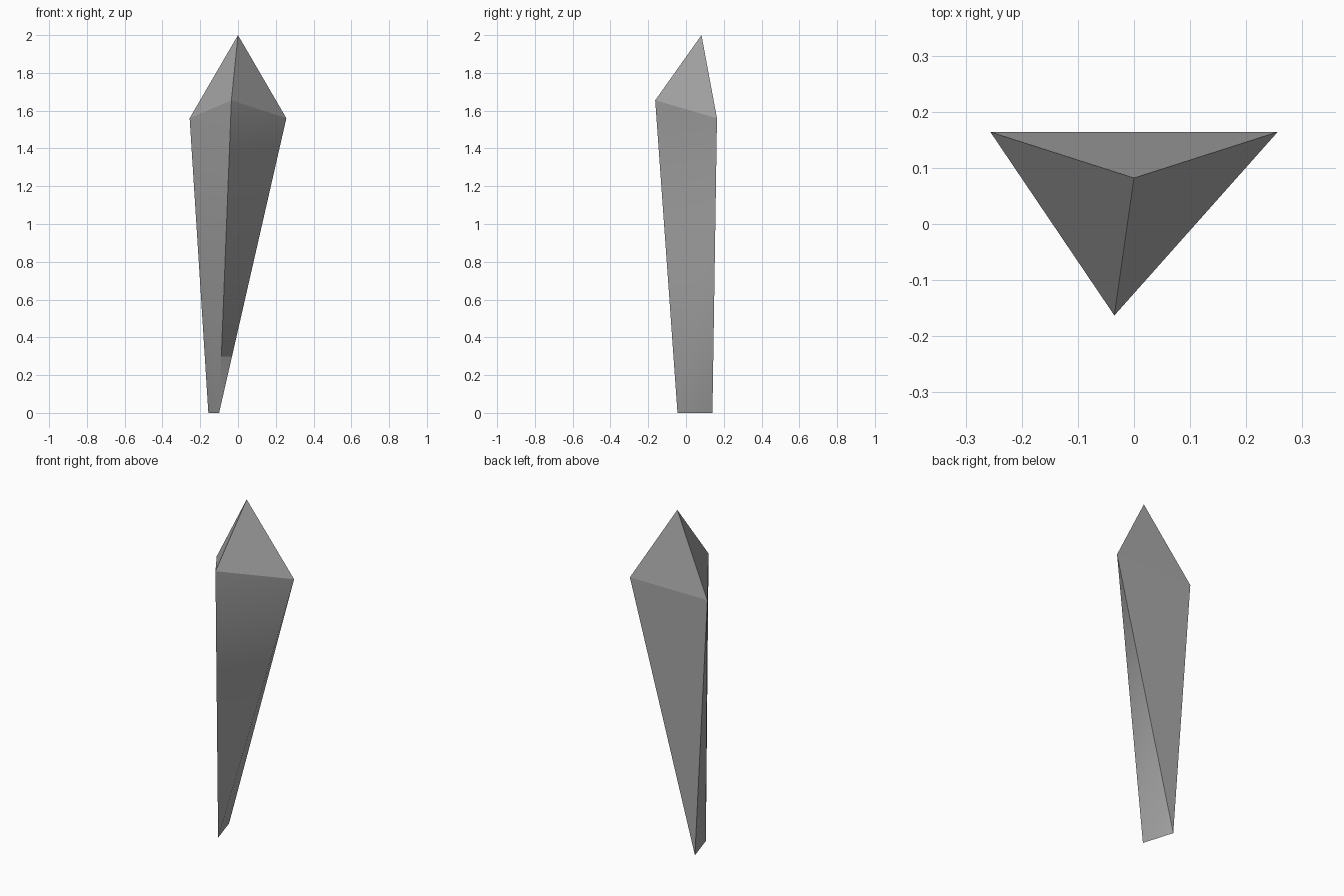
import bpy
import bmesh
from mathutils import Vector

default = bpy.data.objects.get("Cube")
if default:
    bpy.data.objects.remove(default)

# Single grey stone colour
grey = bpy.data.materials.new("stone grey")
grey.use_nodes = True
colour = (0.40, 0.40, 0.40, 1)
grey.diffuse_color = colour
grey.node_tree.nodes["Principled BSDF"].inputs["Base Color"].default_value = colour

bm = bmesh.new()


def point(x, y, z):
    return bm.verts.new(Vector((x, y, z)))


# Tip, three shoulder corners and the chisel edge at the foot
tip = point(0, 0.082, 2)
left = point(0.256, 0.164, 1.56)
right = point(-0.256, 0.164, 1.56)
front = point(-0.035, -0.163, 1.655)
foot_front = point(-0.10, -0.045, 0)
foot_back = point(-0.157, 0.14, 0)

# Pointed cap
shoulder = [front, left, right]
for a, b in zip(shoulder, shoulder[1:] + shoulder[:1]):
    bm.faces.new((a, b, tip))

# Flat back, and twisted sides folded from the shoulder to the foot
bm.faces.new((left, foot_back, right))
for corner in (left, right):
    bm.faces.new((front, corner, foot_front))
    bm.faces.new((corner, foot_back, foot_front))

bmesh.ops.recalc_face_normals(bm, faces=bm.faces)

# Smooth only across the fold inside each twisted side
folds = [{corner, foot_front} for corner in (left, right)]
for face in bm.faces:
    face.smooth = True
for edge in bm.edges:
    edge.smooth = set(edge.verts) in folds

mesh = bpy.data.meshes.new("crystal_shard")
bm.to_mesh(mesh)
bm.free()
mesh.materials.append(grey)
shard = bpy.data.objects.new("crystal_shard", mesh)
bpy.context.collection.objects.link(shard)
